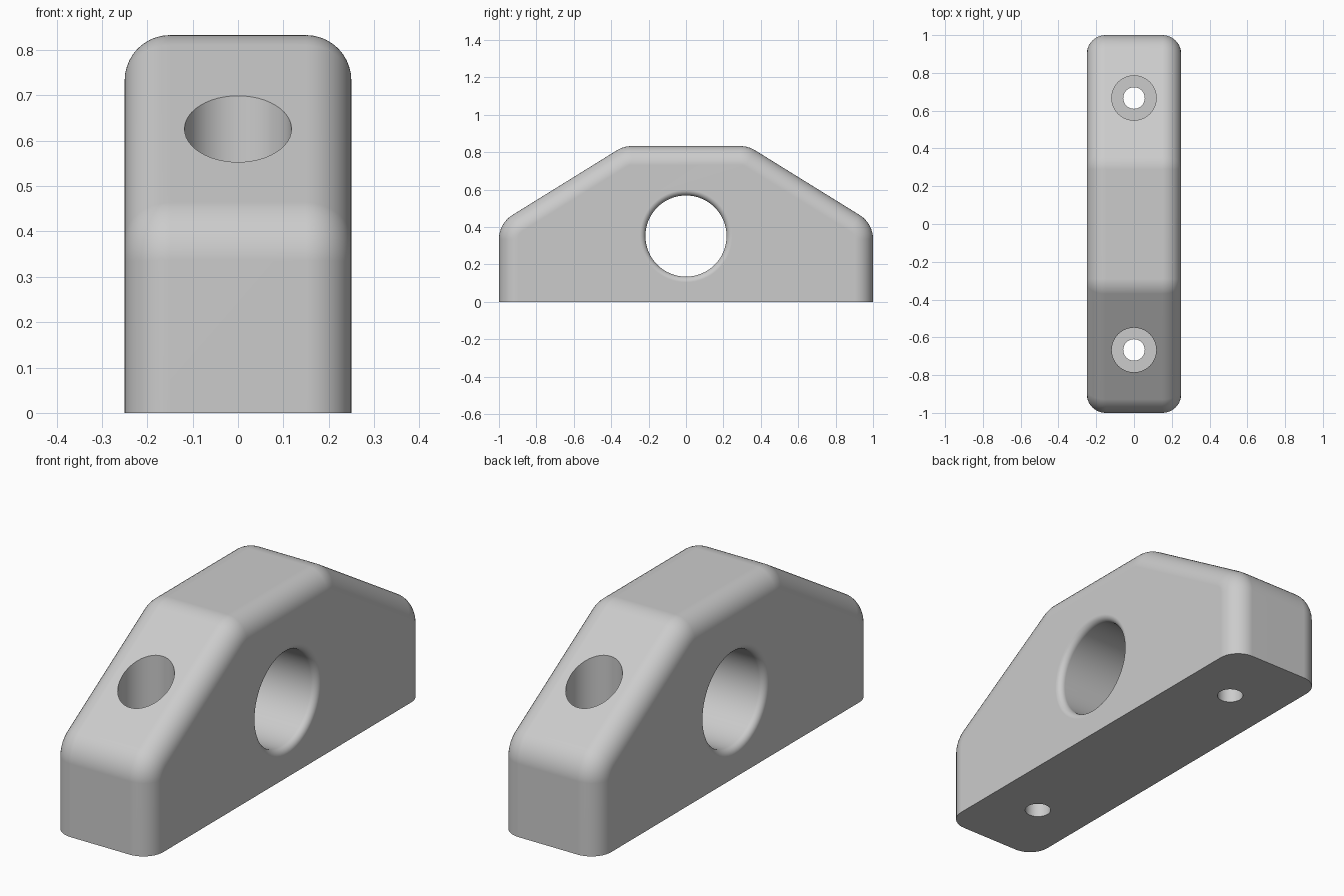
import bpy, bmesh, math
from mathutils import Vector

default = bpy.data.objects.get("Cube")
if default:
    bpy.data.objects.remove(default, do_unlink=True)

HALF_W, EDGE_R, CORNER_R = 0.25, 0.1, 0.15
BORE_Z, BORE_R, LIP = 0.352, 0.217, 0.03
SCREW_Y, HEAD_R, SHANK_R, SEAT_Z = 0.667, 0.118, 0.057, 0.17

grey = bpy.data.materials.new("light grey")
grey.use_nodes = True
colour = (0.6, 0.6, 0.6, 1)
grey.diffuse_color = colour
grey.node_tree.nodes["Principled BSDF"].inputs["Base Color"].default_value = colour


def to_object(name, bm):
    bmesh.ops.recalc_face_normals(bm, faces=bm.faces[:])
    mesh = bpy.data.meshes.new(name)
    bm.to_mesh(mesh)
    bm.free()
    mesh.materials.append(grey)
    obj = bpy.data.objects.new(name, mesh)
    bpy.context.collection.objects.link(obj)
    return obj


def rounded(prev, corner, nxt, radius, steps=8):
    """Points of an arc that replaces a corner of the profile."""
    a, b = (prev - corner).normalized(), (nxt - corner).normalized()
    half = a.angle(b) / 2
    centre = corner + (a + b).normalized() * radius / math.sin(half)
    start = corner + a * radius / math.tan(half) - centre
    end = corner + b * radius / math.tan(half) - centre
    return [centre + start.lerp(end, i / steps).normalized() * radius
            for i in range(steps + 1)]


def lathe(name, profile, axis, centre, steps):
    """Closed turned solid; profile holds (distance along axis, radius)."""
    bm = bmesh.new()
    side = Vector((0, 1, 0))
    verts = [bm.verts.new(axis * d + side * r) for d, r in profile]
    edges = [bm.edges.new(pair) for pair in zip(verts, verts[1:])]
    bmesh.ops.spin(bm, geom=verts + edges, cent=(0, 0, 0), axis=axis,
                   angle=math.tau, steps=steps, use_duplicate=False)
    bmesh.ops.remove_doubles(bm, verts=bm.verts[:], dist=1e-5)
    bmesh.ops.translate(bm, verts=bm.verts[:], vec=centre)
    obj = to_object(name, bm)
    obj.hide_render = True
    return obj


# Block: side profile with rounded corners, extruded across the width
corners = [Vector((0, y, z)) for y, z in
           ((-1, 0), (-1, 0.42), (-0.333, 0.833), (0.333, 0.833), (1, 0.42), (1, 0))]
outline = [corners[0]]
for i in range(1, 5):
    outline += rounded(corners[i - 1], corners[i], corners[i + 1], CORNER_R)
outline.append(corners[-1])

bm = bmesh.new()
face = bm.faces.new([bm.verts.new(p - Vector((HALF_W, 0, 0))) for p in outline])
extruded = bmesh.ops.extrude_face_region(bm, geom=[face])["geom"]
bmesh.ops.translate(bm, vec=(2 * HALF_W, 0, 0),
                    verts=[v for v in extruded if isinstance(v, bmesh.types.BMVert)])
bmesh.ops.recalc_face_normals(bm, faces=bm.faces[:])

# Round both side rims, leaving the base square
rim = [e for e in bm.edges
       if abs(e.verts[0].co.x - e.verts[1].co.x) < 1e-5
       and max(v.co.z for v in e.verts) > 0.01]
bmesh.ops.bevel(bm, geom=rim, offset=EDGE_R, offset_type='OFFSET', segments=10,
                profile=0.5, affect='EDGES', clamp_overlap=False)
block = to_object("bearing_block", bm)

# Cross bore with a rounded lip at each mouth
lip = []
for i in range(7):
    t = i / 6 * math.pi / 2
    lip.append((HALF_W - LIP + LIP * math.sin(t), BORE_R + LIP * (1 - math.cos(t))))
half = lip + [(0.35, BORE_R + LIP), (0.35, 0)]
bore = lathe("bore_cutter", [(-d, r) for d, r in reversed(half)] + half,
             Vector((1, 0, 0)), (0, 0, BORE_Z), 64)
cutters = [bore]

# Counterbored screw holes
screw = [(-0.1, 0), (-0.1, SHANK_R), (SEAT_Z, SHANK_R), (SEAT_Z, HEAD_R), (1, HEAD_R), (1, 0)]
for name, y in (("front", -SCREW_Y), ("back", SCREW_Y)):
    cutters.append(lathe(name + "_screw_cutter", screw, Vector((0, 0, 1)), (0, y, 0), 48))

bpy.ops.object.select_all(action='DESELECT')
block.select_set(True)
bpy.context.view_layer.objects.active = block
for cutter in cutters:
    cut = block.modifiers.new(cutter.name, 'BOOLEAN')
    cut.operation = 'DIFFERENCE'
    cut.solver = 'EXACT'
    cut.object = cutter
    bpy.ops.object.modifier_apply(modifier=cut.name)
    bpy.data.objects.remove(cutter, do_unlink=True)

# Smooth rounds, crisp hole edges, flat faces kept flat
bpy.ops.object.shade_smooth_by_angle(angle=math.radians(30))
weighted = block.modifiers.new("flat_faces", 'WEIGHTED_NORMAL')
weighted.keep_sharp = True
